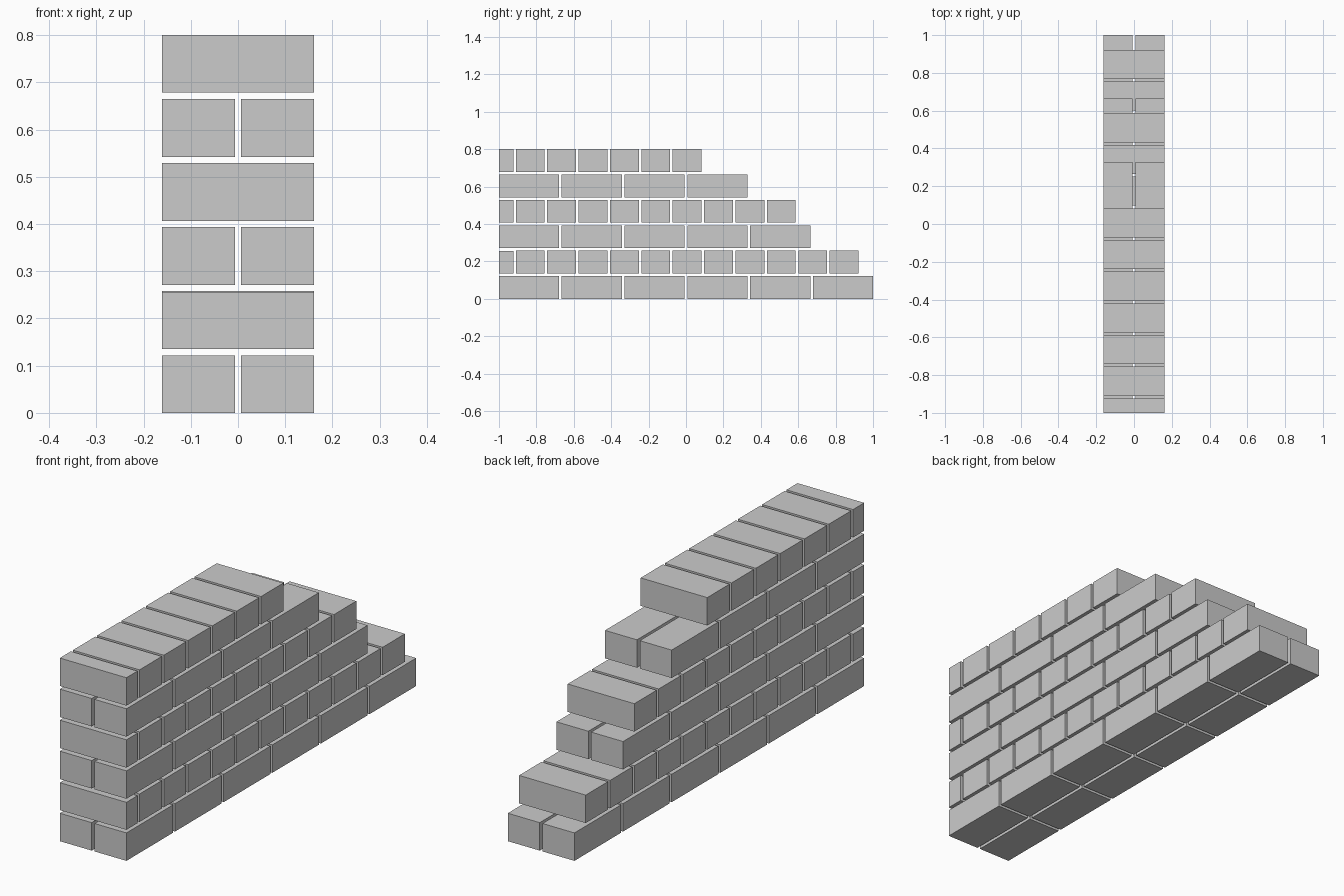
import bpy

if "Cube" in bpy.data.objects:
    bpy.data.objects.remove(bpy.data.objects["Cube"])

LENGTH, WIDTH, HEIGHT, GAP = 0.322, 0.1542, 0.122, 0.0136
COURSE = HEIGHT + GAP


def brick(name, x, y, z, sx, sy, sz=HEIGHT):
    """Box centred on x, starting at y and z."""
    bpy.ops.mesh.primitive_cube_add(size=1, location=(x, y + sy / 2, z + sz / 2))
    ob = bpy.context.object
    ob.name = name
    ob.scale = (sx, sy, sz)
    bpy.ops.object.transform_apply(location=False, rotation=False, scale=True)


# stretcher courses: paired bricks laid lengthwise
for row, count in ((0, 6), (2, 5), (4, 4)):
    for i in range(count):
        for side, s in (("left", -1), ("right", 1)):
            brick(f"stretcher_{side}_{row}_{i}", s * (WIDTH + GAP) / 2,
                  -1 + i * (LENGTH + GAP), row * COURSE, WIDTH, LENGTH)

# header courses: a narrow closer at the front, then bricks laid across
CLOSER = 0.0765
for row, count in ((1, 11), (3, 9), (5, 6)):
    z = row * COURSE
    brick(f"closer_{row}", 0, -1, z, LENGTH, CLOSER, HEIGHT - (0.002 if row == 1 else 0))
    for i in range(count):
        brick(f"header_{row}_{i}", 0, -1 + CLOSER + GAP + i * (WIDTH + GAP), z, LENGTH, WIDTH)
